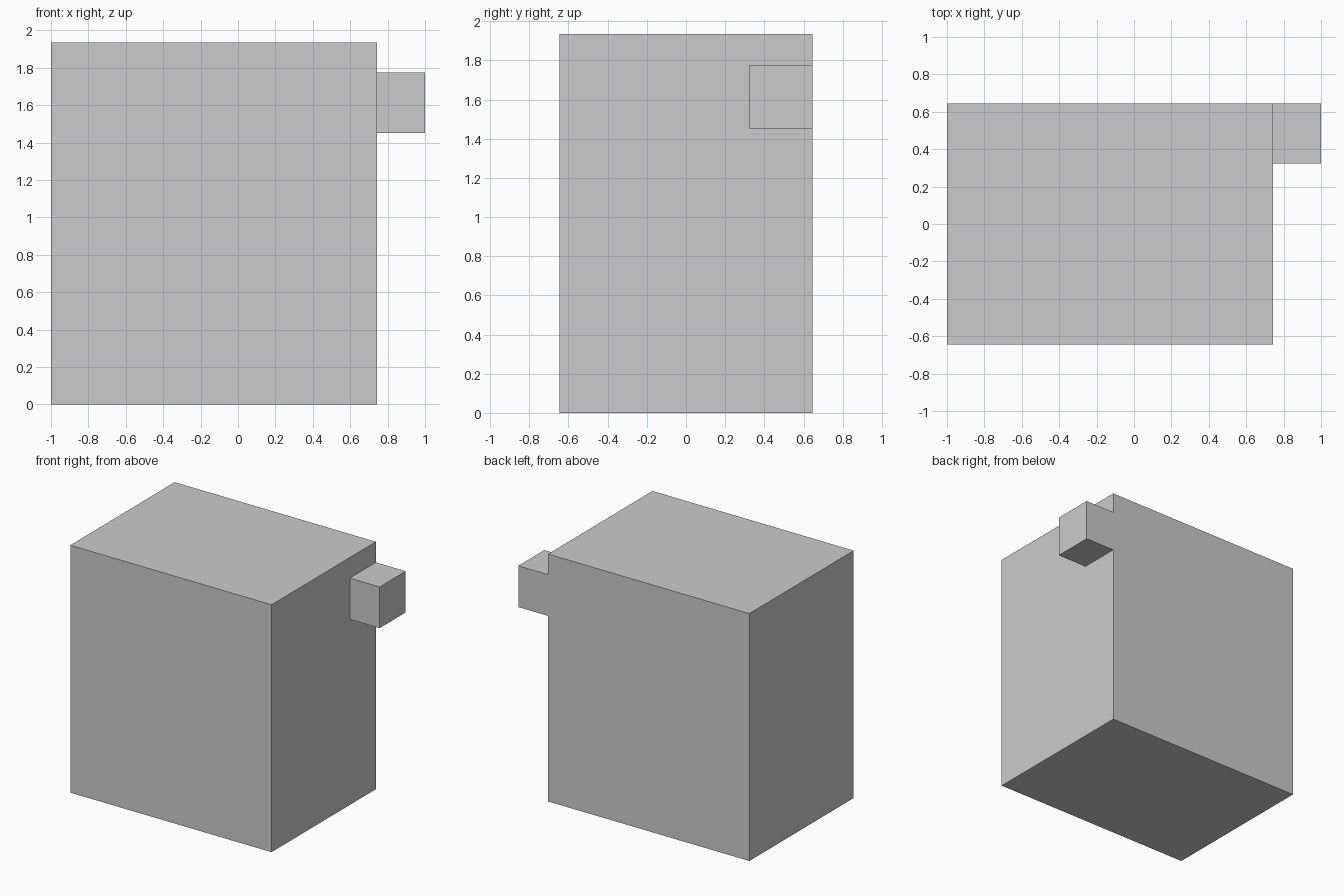
import bpy

if "Cube" in bpy.data.objects:
    bpy.data.objects.remove(bpy.data.objects["Cube"])

U = 2 / 31  # grid module: the whole model is 31 modules wide


def box(name, lo, hi):
    """Axis-aligned box between two corners."""
    bpy.ops.mesh.primitive_cube_add(size=1, location=[(a + b) / 2 for a, b in zip(lo, hi)])
    ob = bpy.context.object
    ob.name = name
    ob.scale = [b - a for a, b in zip(lo, hi)]
    bpy.ops.object.transform_apply(location=False, rotation=False, scale=True)
    return ob


joint_x = 1 - 4 * U
back_y = 10 * U

# Main block
box("main_block", (-1, -back_y, 0), (joint_x, back_y, 30 * U))

# Small block on the right side, flush with the back
box("side_block", (joint_x, back_y - 5 * U, 22.5 * U), (1, back_y, 27.5 * U))
